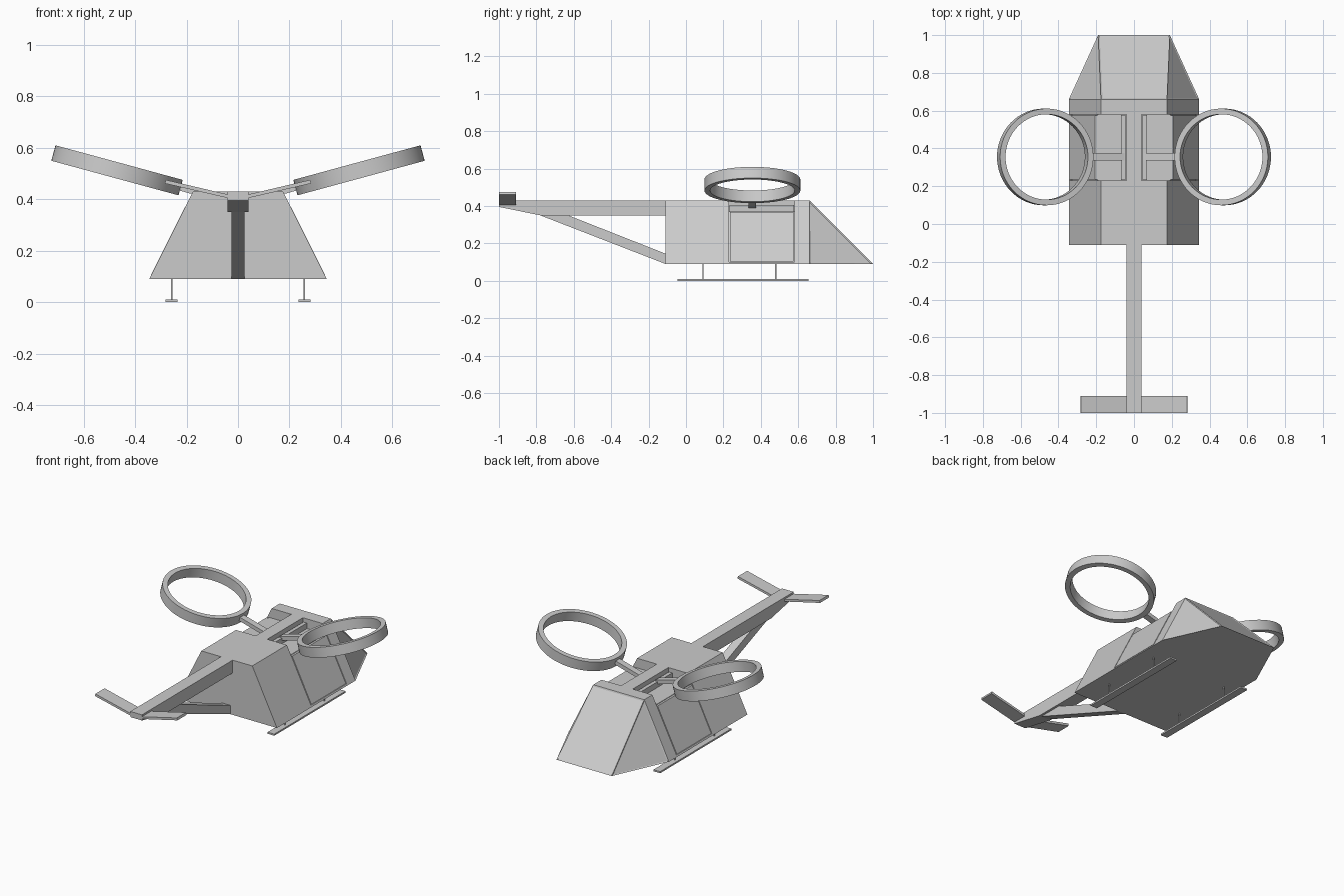
import bpy, bmesh, math
from mathutils import Matrix

if "Cube" in bpy.data.objects:
    bpy.data.objects.remove(bpy.data.objects["Cube"])


def finish(name, bm):
    bmesh.ops.recalc_face_normals(bm, faces=bm.faces)
    me = bpy.data.meshes.new(name)
    bm.to_mesh(me)
    bm.free()
    ob = bpy.data.objects.new(name, me)
    bpy.context.collection.objects.link(ob)
    return ob


def prism(name, profile, a, b, axis='y'):
    """Extrude an (x,z) profile along y, or a (y,z) profile along x."""
    bm = bmesh.new()
    place = (lambda p, t: (p[0], t, p[1])) if axis == 'y' else (lambda p, t: (t, p[0], p[1]))
    lo = [bm.verts.new(place(p, a)) for p in profile]
    hi = [bm.verts.new(place(p, b)) for p in profile]
    n = len(profile)
    bm.faces.new(lo)
    bm.faces.new(hi)
    for i in range(n):
        j = (i + 1) % n
        bm.faces.new((lo[i], lo[j], hi[j], hi[i]))
    return finish(name, bm)


def box(name, x, y, z):
    return prism(name, [(x[0], z[0]), (x[1], z[0]), (x[1], z[1]), (x[0], z[1])], *y)


def mirrored(half):
    return half + [(-x, z) for x, z in reversed(half)]


# Fuselage: full sections in front of and behind the doors
hull = mirrored([(0.345, 0.09), (0.175, 0.43)])
prism("rear_body", hull, -0.11, 0.23)
prism("front_frame", hull, 0.58, 0.66)

# Door section: recessed sides, roof notches either side of a central spine
prism("door_section", mirrored([(0.345, 0.09), (0.34, 0.1), (0.328, 0.1), (0.193, 0.37),
                                (0.04, 0.37), (0.04, 0.43)]), 0.23, 0.58)

# Nose with inset windscreen and side windows
bm = bmesh.new()
tl, tr, bl, br, fl, fr = [bm.verts.new(p) for p in (
    (-0.175, 0.66, 0.43), (0.175, 0.66, 0.43), (-0.345, 0.66, 0.09),
    (0.345, 0.66, 0.09), (-0.19, 1.0, 0.09), (0.19, 1.0, 0.09))]
bm.faces.new((tl, bl, br, tr))
bm.faces.new((bl, fl, fr, br))
glass = [bm.faces.new(f) for f in ((tl, tr, fr, fl), (tr, br, fr), (tl, fl, bl))]
bmesh.ops.recalc_face_normals(bm, faces=bm.faces)
bmesh.ops.inset_individual(bm, faces=glass, thickness=0.012, depth=-0.004)
finish("nose", bm)

# Tail boom and lower brace
prism("tail_boom", [(-0.11, 0.35), (-0.78, 0.35), (-1.0, 0.395), (-1.0, 0.43), (-0.11, 0.43)],
      -0.04, 0.04, 'x')
prism("tail_brace", [(-0.11, 0.09), (-0.11, 0.145), (-0.63, 0.35), (-0.78, 0.35)],
      -0.026, 0.026, 'x')

TILT = math.radians(15.2)
for side, s in (("left", -1), ("right", 1)):
    # Door panel, roof hinge rail, tail fin
    prism(side + "_door", [(s * 0.339, 0.103), (s * 0.207, 0.367), (s * 0.19, 0.367),
                           (s * 0.32, 0.103)], 0.236, 0.574)
    box(side + "_hinge_rail", sorted((s * 0.045, s * 0.068)), (0.232, 0.578), (0.365, 0.405))
    prism(side + "_tail_fin", [(0, 0.395), (s * 0.284, 0.461), (s * 0.28, 0.475), (0, 0.409)],
          -1.0, -0.91)

    # Tilted rotor duct
    bm = bmesh.new()
    n = 64
    rings = [[bm.verts.new((r * math.cos(2 * math.pi * i / n), r * math.sin(2 * math.pi * i / n), z))
              for i in range(n)]
             for r, z in ((0.256, -0.031), (0.256, 0.031), (0.226, 0.031), (0.226, -0.031))]
    for k in range(4):
        a, b = rings[k], rings[(k + 1) % 4]
        for i in range(n):
            j = (i + 1) % n
            f = bm.faces.new((a[i], a[j], b[j], b[i]))
            f.smooth = k % 2 == 0
    for e in bm.edges:
        e.smooth = e.calc_face_angle(0) < 0.6
    bmesh.ops.transform(bm, verts=bm.verts, matrix=Matrix.Translation((s * 0.47, 0.355, 0.512))
                        @ Matrix.Rotation(-s * TILT, 4, 'Y'))
    finish(side + "_duct", bm)

    # Duct support arm
    prism(side + "_duct_arm", [(s * 0.055, 0.386), (s * 0.237, 0.436), (s * 0.231, 0.459),
                               (s * 0.049, 0.409)], 0.335, 0.375)

    # Landing skid and posts
    cx = s * 0.258
    box(side + "_skid", (cx - 0.023, cx + 0.023), (-0.045, 0.655), (0.0, 0.01))
    for name, y in (("rear", 0.09), ("front", 0.48)):
        box(f"{side}_{name}_skid_post", (cx - 0.003, cx + 0.003), (y - 0.003, y + 0.003), (0.01, 0.09))
